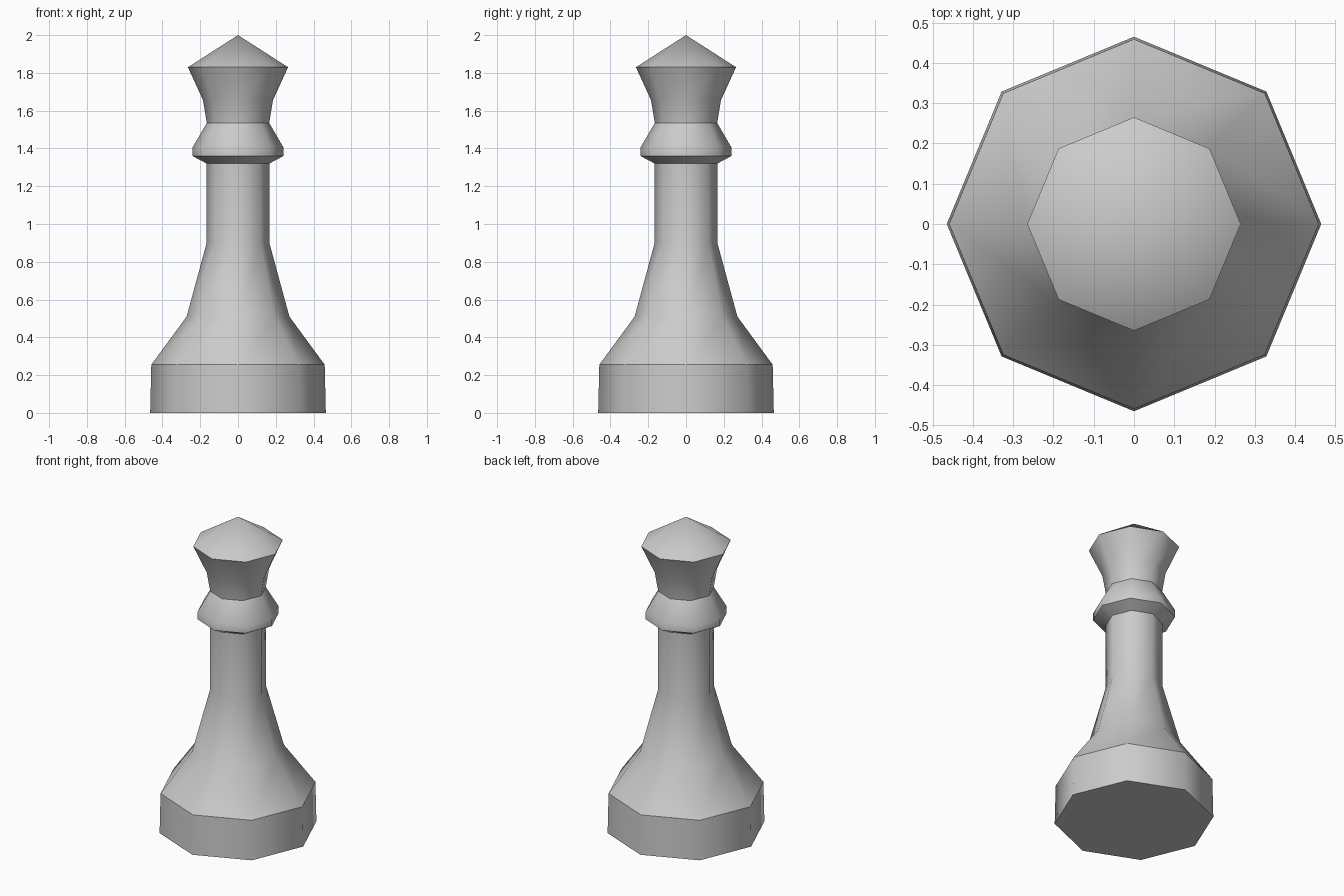
import bpy, bmesh
from math import cos, sin, tau

if "Cube" in bpy.data.objects:
    bpy.data.objects.remove(bpy.data.objects["Cube"])

SIDES = 8
# Profile from foot to crown: radius, height, hard ring edge
PROFILE = [
    (0.465, 0.0, True), (0.459, 0.255, True),       # foot
    (0.272, 0.51, False), (0.166, 0.90, False),     # flared stem
    (0.166, 1.32, True), (0.241, 1.36, True),       # collar
    (0.241, 1.405, False), (0.165, 1.535, True),
    (0.185, 1.655, False), (0.265, 1.83, True),     # head
]
TIP = 2.0


def lathe(name, profile, tip):
    bm = bmesh.new()
    rings = [[bm.verts.new((r * cos(tau * i / SIDES), r * sin(tau * i / SIDES), z))
              for i in range(SIDES)] for r, z, _ in profile]
    apex = bm.verts.new((0, 0, tip))
    bm.faces.new(rings[0][::-1])
    for i in range(SIDES):
        j = (i + 1) % SIDES
        for a, b in zip(rings, rings[1:]):
            bm.faces.new((a[i], a[j], b[j], b[i]))
        bm.faces.new((rings[-1][i], rings[-1][j], apex))
    # Smooth around the axis, hard at the marked rings
    for f in bm.faces:
        f.smooth = True
    for ring, (_, _, hard) in zip(rings, profile):
        for i in range(SIDES):
            bm.edges.get((ring[i], ring[(i + 1) % SIDES])).smooth = not hard
    mesh = bpy.data.meshes.new(name)
    bm.to_mesh(mesh)
    bm.free()
    obj = bpy.data.objects.new(name, mesh)
    bpy.context.collection.objects.link(obj)
    return obj


lathe("board_game_piece", PROFILE, TIP)
